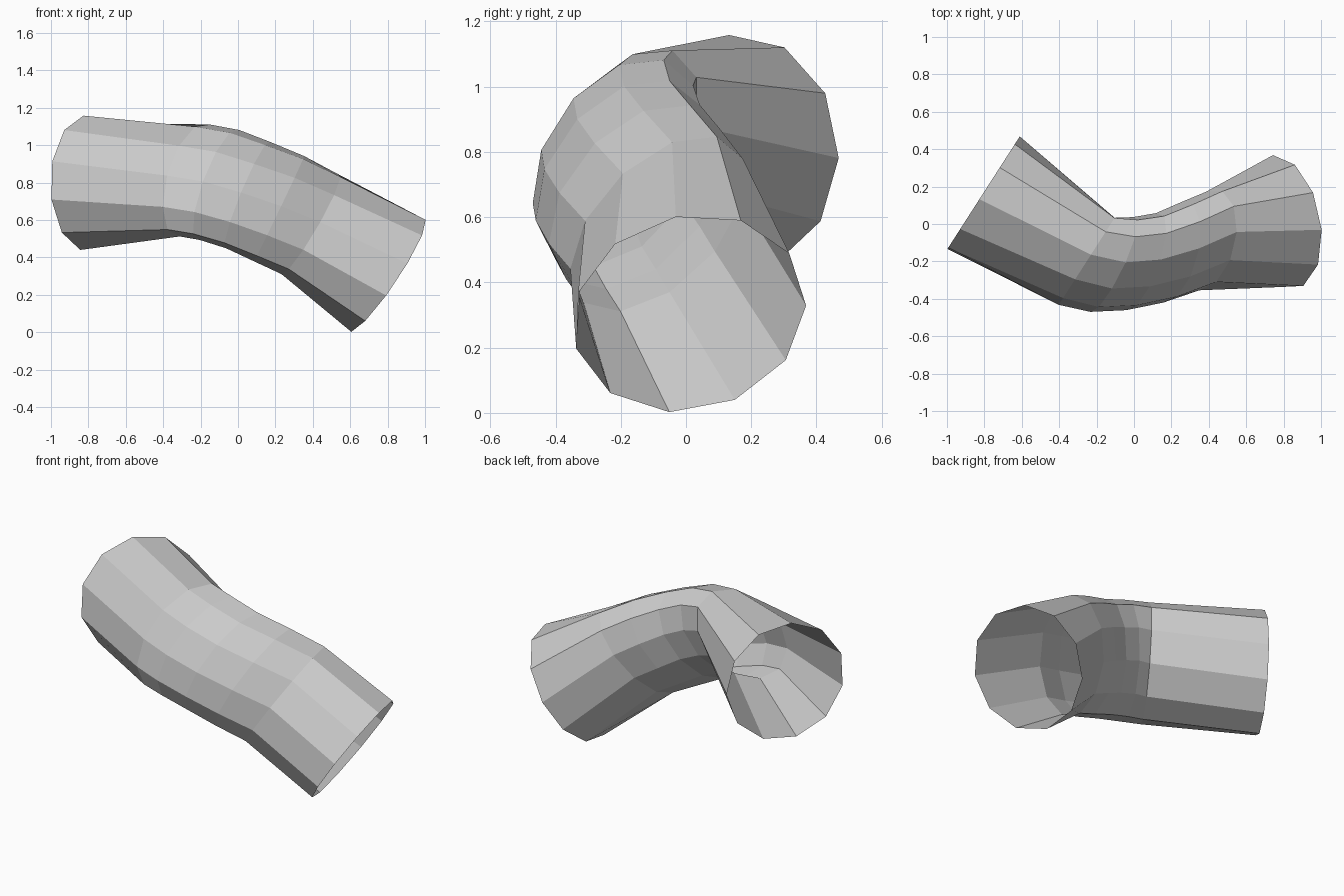
import bpy, bmesh, math
from mathutils import Vector

if "Cube" in bpy.data.objects:
    bpy.data.objects.remove(bpy.data.objects["Cube"])

SIDES = 11
RADIUS = 0.363
LONG_AXIS = Vector((0.3, 0.58, 0.76)).normalized()   # normal of the bend plane

# Stations along the bent hose: centre, direction, radius, pinch in the bend plane
stations = [
    ((-0.807, 0.163, 0.797), (0.84, -0.54, 0.00), RADIUS, 1.0),
    ((-0.25, -0.195, 0.815), (0.84, -0.54, 0.00), 0.355, 0.60),
    ((-0.11, -0.215, 0.79), (0.90, -0.32, -0.20), 0.355, 0.60),
    ((0.05, -0.20, 0.735), (0.92, -0.15, -0.32), 0.35, 0.60),
    ((0.22, -0.15, 0.663), (0.90, 0.02, -0.44), 0.355, 0.61),
    ((0.39, -0.085, 0.58), (0.82, 0.16, -0.55), 0.355, 0.60),
    ((0.797, 0.01, 0.305), (0.82, 0.16, -0.55), RADIUS, 1.0),
]


def ring(bm, centre, direction, radius, pinch, phase):
    n = Vector(direction).normalized()
    up = (Vector((0, 0, 1)) - n * n.z).normalized()
    side = up.cross(n)
    squeeze = n.cross(LONG_AXIS).normalized()
    verts = []
    for i in range(SIDES):
        a = math.radians(phase) + 2 * math.pi * i / SIDES
        p = (side * math.cos(a) + up * math.sin(a)) * radius
        p -= squeeze * p.dot(squeeze) * (1 - pinch)
        verts.append(bm.verts.new(Vector(centre) + p))
    return verts


# Open-ended bent hose, skinned ring to ring
bm = bmesh.new()
rings = [ring(bm, *s, 95.7 + 7 * k / 6) for k, s in enumerate(stations)]
for a, b in zip(rings, rings[1:]):
    for i in range(SIDES):
        j = (i + 1) % SIDES
        bm.faces.new((a[i], a[j], b[j], b[i]))
bmesh.ops.recalc_face_normals(bm, faces=bm.faces)
mesh = bpy.data.meshes.new("bent_hose")
bm.to_mesh(mesh)
bm.free()
hose = bpy.data.objects.new("bent_hose", mesh)
bpy.context.collection.objects.link(hose)
